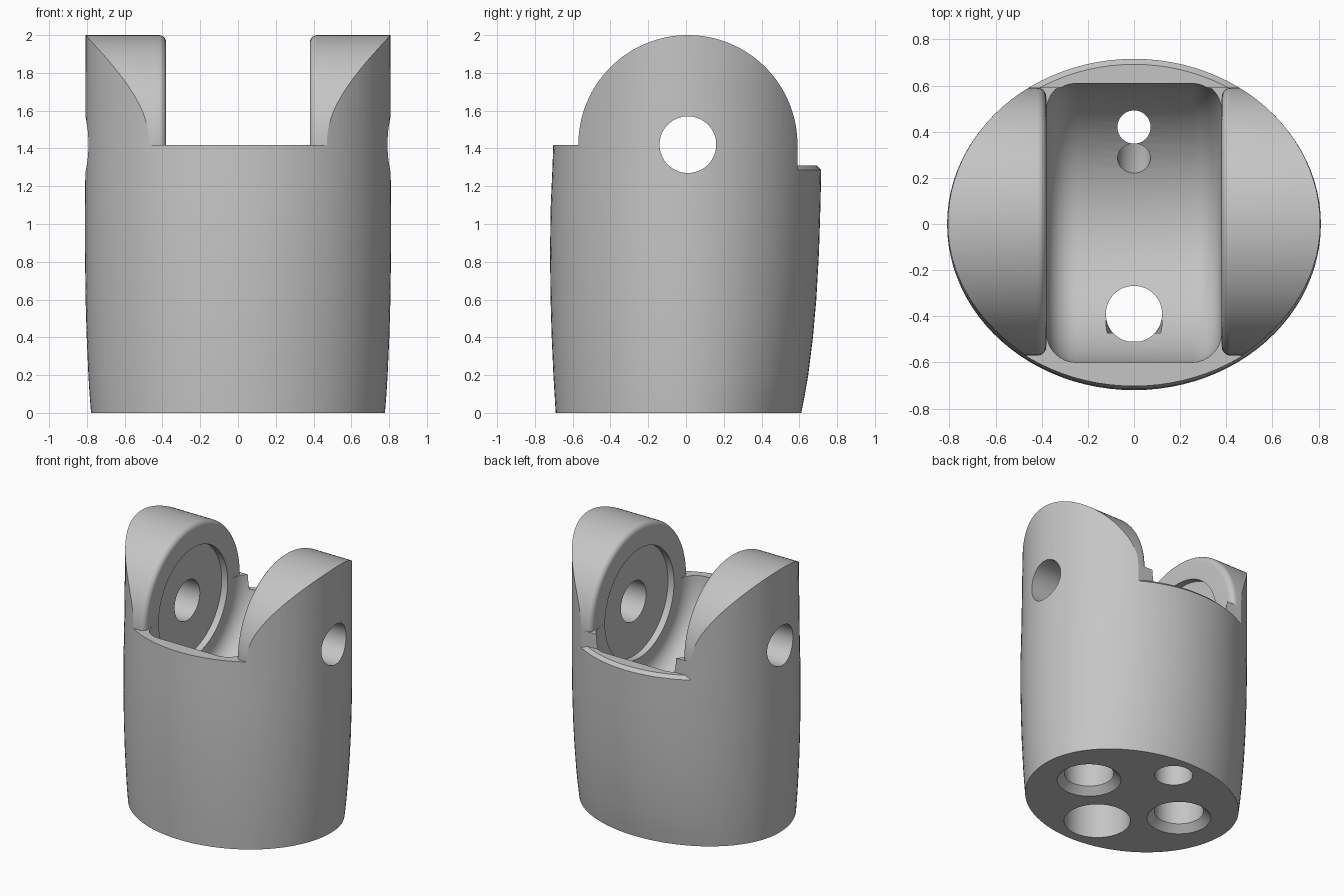
import bpy, bmesh
from math import sin, cos, pi
from mathutils import Vector

if "Cube" in bpy.data.objects:
    bpy.data.objects.remove(bpy.data.objects["Cube"])

grey = bpy.data.materials.new("plain grey")
grey.use_nodes = True
grey.diffuse_color = (0.56, 0.56, 0.56, 1)
grey.node_tree.nodes["Principled BSDF"].inputs["Base Color"].default_value = (0.56, 0.56, 0.56, 1)

PIVOT_Y, PIVOT_Z = 0.01, 1.42   # axis of the hinge, along x
SLOT = 0.38                     # half the gap between the ears
STEPS = 96


def loft(name, rings):
    """Closed solid through rings of equal length."""
    bm = bmesh.new()
    loops = [[bm.verts.new(p) for p in ring] for ring in rings]
    n = len(loops[0])
    for a, b in zip(loops, loops[1:]):
        for i in range(n):
            j = (i + 1) % n
            bm.faces.new((a[i], a[j], b[j], b[i]))
    bm.faces.new(loops[0][::-1])
    bm.faces.new(loops[-1])
    bmesh.ops.recalc_face_normals(bm, faces=bm.faces)
    mesh = bpy.data.meshes.new(name)
    bm.to_mesh(mesh)
    bm.free()
    mesh.materials.append(grey)
    obj = bpy.data.objects.new(name, mesh)
    bpy.context.collection.objects.link(obj)
    return obj


def turned(name, start, end, profile, steps=64):
    """Solid of revolution; profile holds (distance from start, radius)."""
    start = Vector(start)
    axis = (Vector(end) - start).normalized()
    u = axis.orthogonal().normalized()
    v = axis.cross(u)
    angles = [2 * pi * i / steps for i in range(steps)]
    return loft(name, [[start + axis * d + (u * cos(a) + v * sin(a)) * r for a in angles]
                       for d, r in profile])


def rod(name, start, end, radius):
    length = (Vector(end) - Vector(start)).length
    return turned(name, start, end, [(0, radius), (length, radius)])


def box(name, low, high):
    corners = [(low[0], low[1]), (high[0], low[1]), (high[0], high[1]), (low[0], high[1])]
    return loft(name, [[(x, y, z) for x, y in corners] for z in (low[2], high[2])])


def oval(z, width, front, back):
    """Level ring with different depths in front and behind."""
    angles = [2 * pi * i / STEPS for i in range(STEPS)]
    return [(width * cos(a), (back if sin(a) > 0 else front) * sin(a), z) for a in angles]


def combine(target, tool, operation="DIFFERENCE"):
    mod = target.modifiers.new(operation, "BOOLEAN")
    mod.operation, mod.object, mod.solver = operation, tool, "EXACT"
    bpy.context.view_layer.objects.active = target
    bpy.ops.object.modifier_apply(modifier=mod.name)
    bpy.data.objects.remove(tool)


# Barrel: height, half width, front depth, back depth
body = loft("hinge_body", [oval(*s) for s in (
    (0, .778, .69, .61), (.1, .786, .696, .63), (.2, .792, .702, .647),
    (.4, .801, .711, .672), (.6, .807, .717, .69), (.85, .81, .72, .704),
    (1.1, .81, .716, .712), (1.3, .808, .707, .716), (2.05, .807, .68, .717))])

# Everything above the lip is cut away except two round-topped ears
quarter = [pi / 2 * i / 8 for i in range(9)]
above = box("above_lip", (-1.2, -1.2, PIVOT_Z - .0005), (1.2, 1.2, 2.3))
for side in (-1, 1):
    rings = []
    for x, inset in [(SLOT + .04 * (1 - cos(a)), .04 * (1 - sin(a))) for a in quarter] + [(1.5, 0)]:
        r = .58 - inset
        ring = [(side * x, PIVOT_Y + r * cos(pi * i / 64), PIVOT_Z + r * sin(pi * i / 64))
                for i in range(65)]
        rings.append(ring + [(side * x, PIVOT_Y - r, 1.2), (side * x, PIVOT_Y + r, 1.2)])
    combine(above, loft("ear", rings))
combine(body, above)

# Lowered rear lip with a small chamfer on its outer edge
rear = box("rear_step", (-1.1, .5905, 1.27), (1.1, 1.1, 1.43))
combine(rear, loft("rear_lip", [oval(1.2, .894, .8, .802), oval(1.31, .784, .69, .692)]))
combine(body, rear)

# Slot floor, turned about the hinge axis with rounded corners
R, FILLET, half = .61, .13, SLOT - .0005
left_end = [(FILLET * (1 - cos(a)), R - FILLET * (1 - sin(a))) for a in quarter]
profile = left_end + [(2 * half - d, r) for d, r in reversed(left_end)]
combine(body, turned("slot", (-half, PIVOT_Y, PIVOT_Z), (half, PIVOT_Y, PIVOT_Z), profile, STEPS))

# Round recesses on the inner faces of the ears, and the pin hole
combine(body, rod("recess", (-.43, PIVOT_Y, PIVOT_Z), (.43, PIVOT_Y, PIVOT_Z), .41))
combine(body, rod("pin_hole", (-1, PIVOT_Y, PIVOT_Z), (1, PIVOT_Y, PIVOT_Z), .15))

# Front and rear cord channels: wide from below, narrow and slanted at the slot
for y, wide, narrow, foot, mouth in ((-.39, .226, .122, (-.40, .6), (-.435, 1.05)),
                                     (.42, .13, .072, (.42, .5), (.26, .95))):
    combine(body, rod("channel", (0, y, -.1), (0, y, 1.1), narrow))
    combine(body, rod("counterbore", (0, y, -.1), (0, y, .45), wide))
    combine(body, rod("slant", (0, *foot), (0, *mouth), narrow - .001))

# Countersunk blind sockets in the base
for x in (-.4, .4):
    combine(body, turned("socket", (x, 0, -.05), (x, 0, 1),
                         [(0, .268), (.1, .168), (.6, .168)]))

bpy.ops.object.select_all(action="DESELECT")
body.select_set(True)
bpy.context.view_layer.objects.active = body
bpy.ops.object.shade_smooth_by_angle(angle=pi / 6)
